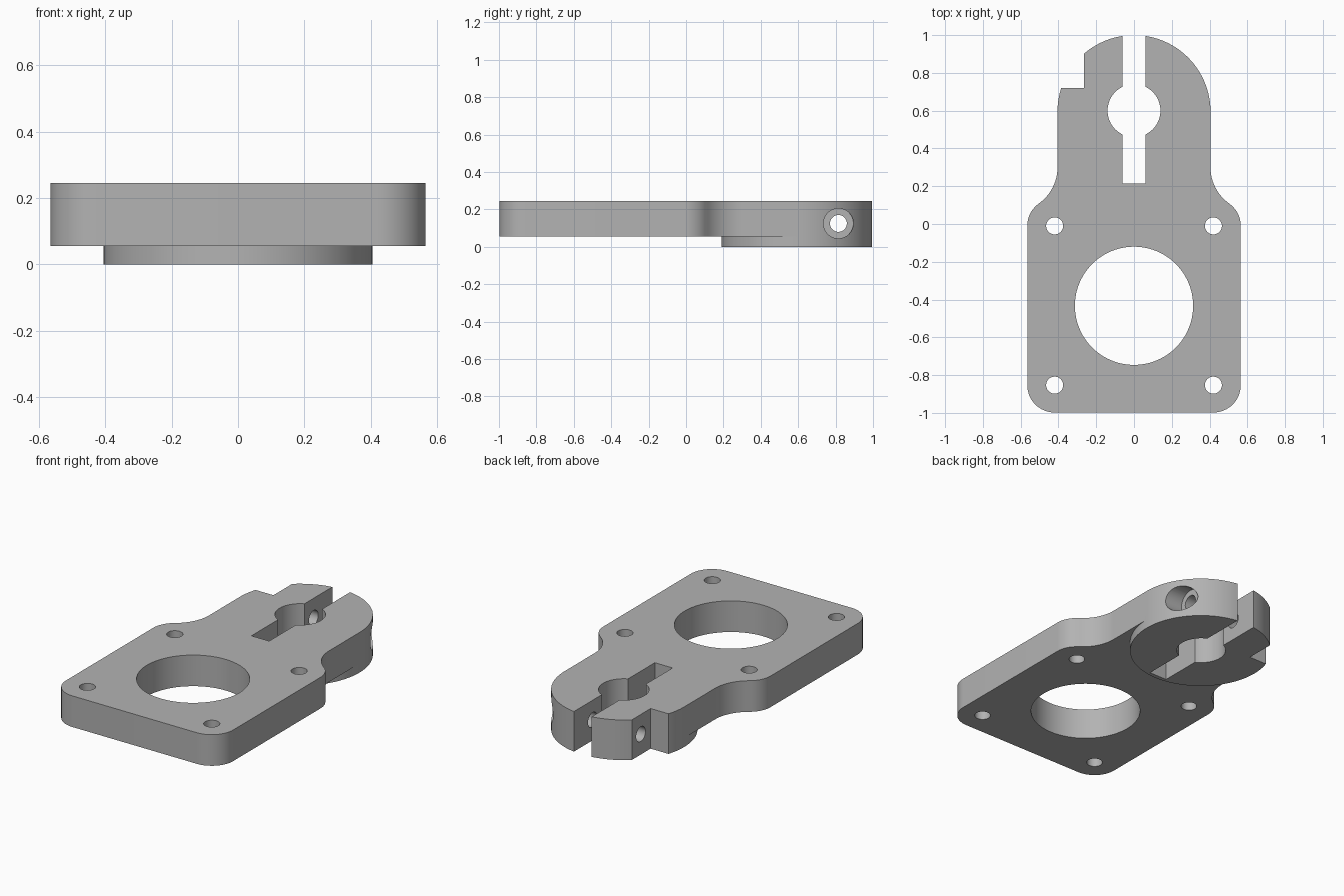
import bpy, bmesh
from math import cos, sin, radians, pi
from mathutils import Matrix

if "Cube" in bpy.data.objects:
    bpy.data.objects.remove(bpy.data.objects["Cube"], do_unlink=True)

BASE, TOP = 0.055, 0.245          # plate underside and top
HEAD_Y, HEAD_R = 0.595, 0.405     # round clamp head
PIN_X, PIN_LOW, PIN_HIGH = 0.42, -0.853, -0.01
CORNER = 0.143

grey = bpy.data.materials.new("Plain grey")
grey.use_nodes = True
GREY = (0.45, 0.45, 0.45, 1)
grey.diffuse_color = GREY
grey.node_tree.nodes["Principled BSDF"].inputs["Base Color"].default_value = GREY


def arc(cx, cy, r, start, end, steps):
    """Points along an arc, angles in degrees."""
    angles = [radians(start + (end - start) * i / steps) for i in range(steps + 1)]
    return [(cx + r * cos(a), cy + r * sin(a)) for a in angles]


def prism(name, outline, z0, z1):
    """Extrude a flat outline between two heights."""
    bm = bmesh.new()
    face = bm.faces.new([bm.verts.new((x, y, z0)) for x, y in outline])
    new = bmesh.ops.extrude_face_region(bm, geom=[face])["geom"]
    bmesh.ops.translate(bm, vec=(0, 0, z1 - z0),
                        verts=[v for v in new if isinstance(v, bmesh.types.BMVert)])
    bmesh.ops.recalc_face_normals(bm, faces=bm.faces)
    mesh = bpy.data.meshes.new(name)
    bm.to_mesh(mesh)
    bm.free()
    mesh.materials.append(grey)
    obj = bpy.data.objects.new(name, mesh)
    bpy.context.collection.objects.link(obj)
    return obj


def box(name, x0, x1, y0, y1):
    return prism(name, [(x0, y0), (x1, y0), (x1, y1), (x0, y1)], -0.2, 0.5)


def hole(name, x, y, r, steps=48):
    return prism(name, arc(x, y, r, 0, 360, steps)[:-1], -0.2, 0.5)


def cross_bore(name, r, x0, x1):
    """Cylinder lying along x through the clamp ears."""
    obj = prism(name, arc(0, 0, r, 0, 360, 48)[:-1], x0, x1)
    obj.data.transform(Matrix.Translation((0, 0.815, 0.125)) @ Matrix.Rotation(pi / 2, 4, "Y"))
    return obj


def combine(target, tool, operation):
    bpy.context.view_layer.objects.active = target
    mod = target.modifiers.new(operation, "BOOLEAN")
    mod.operation, mod.solver, mod.object = operation, "EXACT", tool
    bpy.ops.object.modifier_apply(modifier=mod.name)
    bpy.data.objects.remove(tool, do_unlink=True)


# Plate outline: rounded corner, shoulder and concave neck, mirrored about the head
side = (arc(PIN_X, PIN_LOW, CORNER + 0.002, -90, 0, 16)
        + arc(PIN_X, PIN_HIGH, CORNER + 0.002, 0, 54.6, 10)
        + arc(HEAD_R + 0.235, 0.3, 0.235, 234.6, 180, 12)[1:])
head = arc(0, HEAD_Y, HEAD_R, 0, 180, 64)
bracket = prism("clamp_bracket", side + head + [(-x, y) for x, y in reversed(side)], BASE, TOP)

# Round boss below the head, flush with it
boss = prism("boss", arc(0, HEAD_Y, HEAD_R, 0, 360, 128)[:-1], 0, BASE)
combine(bracket, boss, "UNION")

# Large opening, mounting holes, clamp slot, rod hole, corner notch and screw bore
cutters = [hole("opening", 0, -0.433, 0.313, 96),
           hole("rod_hole", 0, 0.6, 0.14, 64),
           box("slot", -0.06, 0.06, 0.215, 1.2),
           box("notch", -0.7, -0.265, 0.72, 1.2),
           cross_bore("screw_bore", 0.045, -0.6, 0.6),
           cross_bore("counterbore", 0.08, 0.262, 0.6)]
cutters += [hole("mounting_hole", x, y, 0.045)
            for x in (-PIN_X, PIN_X) for y in (PIN_LOW, PIN_HIGH)]
for cutter in cutters:
    combine(bracket, cutter, "DIFFERENCE")

# Tidy coplanar faces and shade
bm = bmesh.new()
bm.from_mesh(bracket.data)
bmesh.ops.remove_doubles(bm, verts=bm.verts, dist=0.0001)
bmesh.ops.dissolve_limit(bm, angle_limit=radians(0.5), verts=bm.verts, edges=bm.edges)
bm.to_mesh(bracket.data)
bm.free()
bpy.ops.object.select_all(action="DESELECT")
bracket.select_set(True)
bpy.context.view_layer.objects.active = bracket
bpy.ops.object.shade_smooth_by_angle(angle=radians(30))
